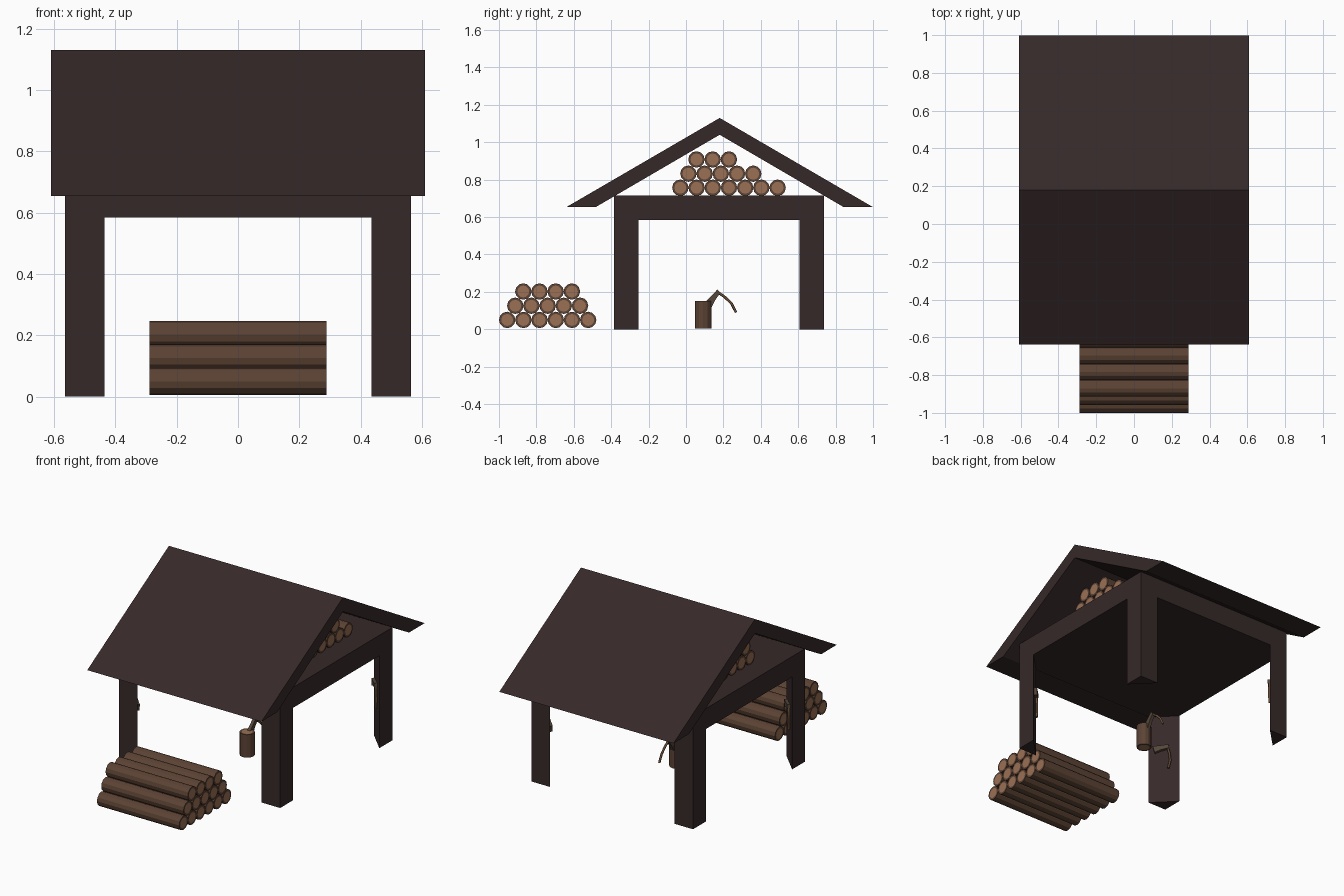
import bpy, bmesh, math
from mathutils import Matrix, Vector

cube = bpy.data.objects.get("Cube")
if cube:
    bpy.data.objects.remove(cube, do_unlink=True)


def material(name, rgb):
    m = bpy.data.materials.new(name)
    m.use_nodes = True
    m.diffuse_color = (*rgb, 1)
    m.node_tree.nodes["Principled BSDF"].inputs["Base Color"].default_value = (*rgb, 1)
    return m


TIMBER = material("dark timber", (0.037, 0.022, 0.022))
BARK = material("bark", (0.107, 0.056, 0.035))
CUT_WOOD = material("cut wood", (0.32, 0.16, 0.09))
HANDLE = material("handle wood", (0.14, 0.075, 0.04))
HEAD = material("axe head", (0.09, 0.06, 0.042))


def finish(name, bm, mats, matrix=Matrix()):
    bmesh.ops.recalc_face_normals(bm, faces=bm.faces)
    mesh = bpy.data.meshes.new(name)
    bm.to_mesh(mesh)
    bm.free()
    for m in mats:
        mesh.materials.append(m)
    obj = bpy.data.objects.new(name, mesh)
    obj.matrix_world = matrix
    bpy.context.collection.objects.link(obj)
    return obj


def prism(name, points, low, high, mat, matrix=Matrix()):
    """Outline in local XY, extruded along local Z from low to high."""
    bm = bmesh.new()
    face = bm.faces.new([bm.verts.new((x, y, low)) for x, y in points])
    out = bmesh.ops.extrude_face_region(bm, geom=[face])
    verts = [v for v in out["geom"] if isinstance(v, bmesh.types.BMVert)]
    bmesh.ops.translate(bm, verts=verts, vec=(0, 0, high - low))
    return finish(name, bm, [mat], matrix)


def facing(normal, origin):
    """Frame with X to the viewer's right, Y up and Z along the normal."""
    n, up = Vector(normal).normalized(), Vector((0, 0, 1))
    m = Matrix((up.cross(n), up, n)).transposed().to_4x4()
    return Matrix.Translation(origin) @ m


SIDE = facing((1, 0, 0), (0, 0, 0))
RADIUS = 0.044
STEP = 0.0866


def log(name, length, matrix):
    """Twelve-sided log with a bark rim around each cut end."""
    bm = bmesh.new()
    bmesh.ops.create_cone(bm, cap_ends=True, segments=12, radius1=RADIUS,
                          radius2=RADIUS, depth=length)
    caps = [f for f in bm.faces if abs(f.normal.z) > 0.9]
    bmesh.ops.inset_individual(bm, faces=caps, thickness=0.012)
    for f in caps:
        f.material_index = 1
    return finish(name, bm, [BARK, CUT_WOOD], matrix)


def log_pile(name, rows, half_length):
    for first_y, z, count in rows:
        for i in range(count):
            place = Matrix.Translation((0, first_y + i * STEP, z))
            log(name, 2 * half_length, place @ SIDE)


def axe(name, matrix):
    blade = [(-0.005, 0.013), (0.012, -0.004), (-0.018, -0.045),
             (-0.035, -0.08), (-0.072, -0.055), (-0.04, -0.025)]
    prism(name + "_head", blade, -0.01, 0.01, HEAD, matrix)
    curve = bpy.data.curves.new(name + "_handle", "CURVE")
    curve.dimensions = "3D"
    curve.bevel_depth = 0.007
    curve.bevel_resolution = 1
    curve.use_fill_caps = True
    path = [(-0.008, 0.002), (0.035, -0.028), (0.07, -0.062), (0.095, -0.11)]
    spline = curve.splines.new("POLY")
    spline.points.add(len(path) - 1)
    for p, (x, y) in zip(spline.points, path):
        p.co = (x, y, 0, 1)
    curve.materials.append(HANDLE)
    obj = bpy.data.objects.new(name + "_handle", curve)
    obj.matrix_world = matrix
    bpy.context.collection.objects.link(obj)


# Roof: gable chevron with level eaves
prism("roof", [(-0.637, 0.655), (0.18, 1.13), (0.997, 0.655),
               (0.84, 0.655), (0.18, 1.04), (-0.48, 0.655)],
      -0.61, 0.61, TIMBER, SIDE)

# Loft deck
X, FRONT, BACK = 0.565, -0.385, 0.737
prism("loft_deck", [(-X, FRONT), (X, FRONT), (X, BACK), (-X, BACK)],
      0.585, 0.715, TIMBER)

# Triangular corner posts, each with an axe hung on its inner face
W = 0.13
for sx, side in ((-1, "right"), (1, "left")):
    for y, sy, end in ((FRONT, -1, "front"), (BACK, 1, "back")):
        x = sx * X
        prism(f"{end}_{side}_post", [(x, y), (x - sx * W, y), (x, y - sy * W)],
              0, 0.585, TIMBER)
        normal = Vector((-sx, -sy, 0)).normalized()
        centre = Vector((x - sx * W / 2, y - sy * W / 2, 0.37))
        frame = facing(normal, centre + normal * 0.009)
        hang = Matrix.Translation((0.025, 0, 0)) @ Matrix.Rotation(math.radians(-40), 4, "Z")
        axe(f"{end}_{side}_hung_axe", frame @ hang)

# Ground pile and loft pile
log_pile("ground_log", [(-0.956, 0.05, 6), (-0.913, 0.126, 5), (-0.87, 0.202, 4)], 0.288)
log_pile("loft_log", [(-0.03, 0.757, 7), (0.013, 0.832, 5), (0.056, 0.908, 3)], 0.43)

# Chopping block with an axe stuck in it
log("chopping_block", 0.145, Matrix.Translation((0, 0.092, 0.078)))
axe("chopping_axe", facing((1, 0, 0), (0, 0.173, 0.2)))
